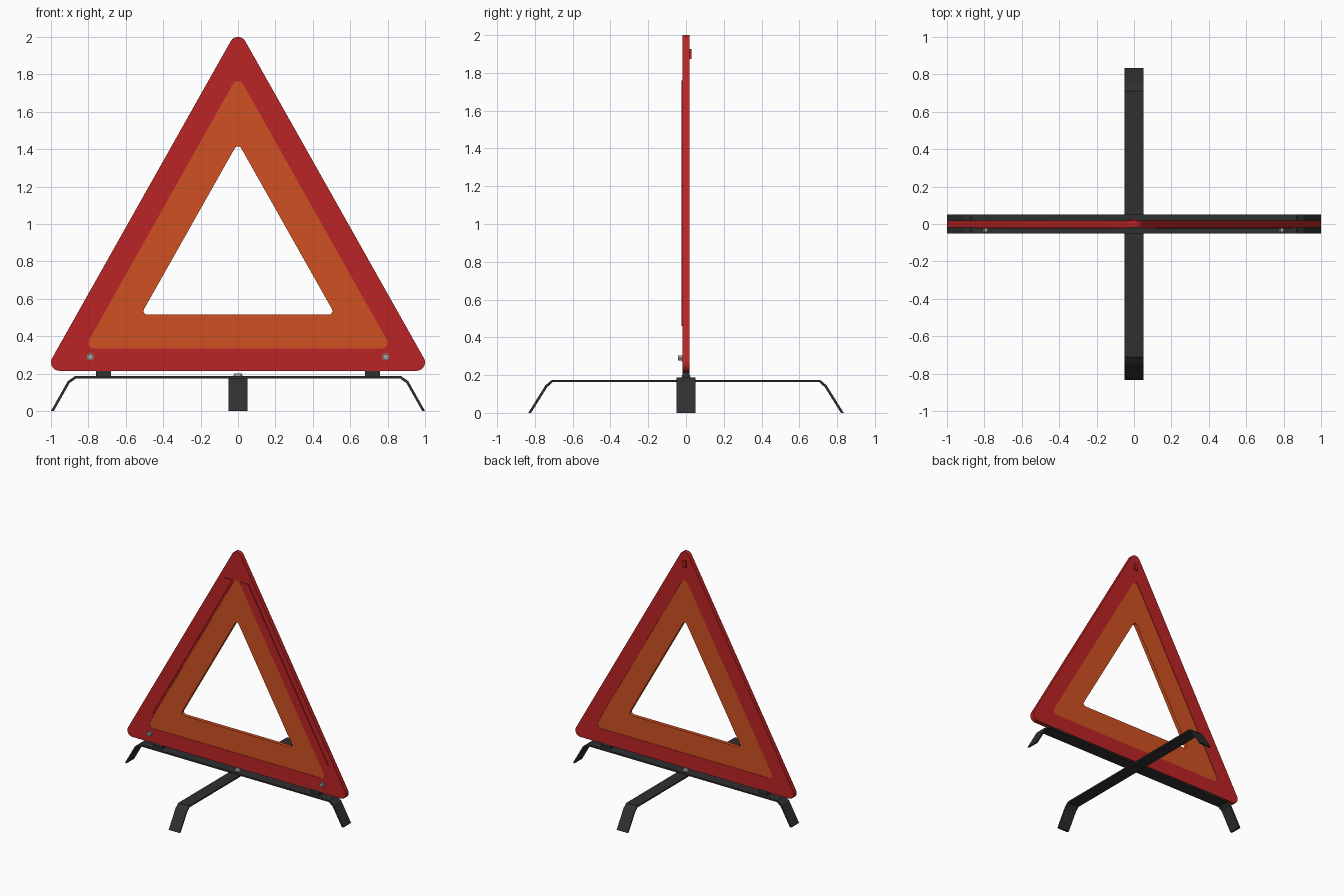
import bpy, bmesh, math
from mathutils import Vector

if "Cube" in bpy.data.objects:
    bpy.data.objects.remove(bpy.data.objects["Cube"], do_unlink=True)


def material(name, rgb):
    m = bpy.data.materials.new(name)
    m.use_nodes = True
    m.diffuse_color = (*rgb, 1)
    m.node_tree.nodes["Principled BSDF"].inputs["Base Color"].default_value = (*rgb, 1)
    return m


RED = material("reflector red", (0.5, 0.017, 0.018))
ORANGE = material("fluorescent orange", (0.63, 0.083, 0.016))
BLACK = material("black metal", (0.028, 0.029, 0.03))
STEEL = material("bolt steel", (0.36, 0.37, 0.37))


def finish(bm, name, mat, smooth=False):
    bmesh.ops.recalc_face_normals(bm, faces=bm.faces)
    me = bpy.data.meshes.new(name)
    bm.to_mesh(me)
    bm.free()
    ob = bpy.data.objects.new(name, me)
    bpy.context.collection.objects.link(ob)
    me.materials.append(mat)
    if smooth:
        bpy.ops.object.select_all(action="DESELECT")
        ob.select_set(True)
        bpy.context.view_layer.objects.active = ob
        bpy.ops.object.shade_smooth_by_angle(angle=math.radians(30))
    return ob


def rounded_triangle(half, low, high, r, steps=7):
    """Outline in x, z from the centres of its three rounded corners."""
    tilt = math.atan2(half, high - low)
    arcs = [(half, low, -math.pi / 2, tilt),
            (0, high, tilt, math.pi - tilt),
            (-half, low, math.pi - tilt, 1.5 * math.pi)]
    pts = []
    for cx, cz, a, b in arcs:
        for i in range(steps + 1):
            t = a + (b - a) * i / steps
            pts.append((cx + r * math.cos(t), cz + r * math.sin(t)))
    return pts


def ring(name, outer, inner, y0, y1, mat):
    """Flat band between two outlines, with thickness along y."""
    bm = bmesh.new()
    loops = [[bm.verts.new((x, y, z)) for x, z in pts]
             for pts, y in ((outer, y0), (outer, y1), (inner, y1), (inner, y0))]
    n = len(outer)
    for k in range(4):
        a, b = loops[k], loops[(k + 1) % 4]
        for i in range(n):
            j = (i + 1) % n
            bm.faces.new((a[i], a[j], b[j], b[i]))
    return finish(bm, name, mat, True)


def prism(name, pts, lo, hi, mat, axis="y"):
    """Outline extruded along x or y."""
    bm = bmesh.new()
    place = (lambda a, z, d: (a, d, z)) if axis == "y" else (lambda a, z, d: (d, a, z))
    face = bm.faces.new([bm.verts.new(place(a, z, lo)) for a, z in pts])
    geo = bmesh.ops.extrude_face_region(bm, geom=[face])["geom"]
    shift = Vector(place(hi - lo, 0, 0)) if axis == "x" else Vector((0, hi - lo, 0))
    if axis == "x":
        shift = Vector((hi - lo, 0, 0))
    bmesh.ops.translate(bm, vec=shift, verts=[v for v in geo if isinstance(v, bmesh.types.BMVert)])
    return finish(bm, name, mat)


def rect(cx, cz, w, h):
    return [(cx + sx * w / 2, cz + sz * h / 2)
            for sx, sz in ((-1, -1), (1, -1), (1, 1), (-1, 1))]


def hexagon(cx, cz, r):
    return [(cx + r * math.cos(i * math.pi / 3), cz + r * math.sin(i * math.pi / 3))
            for i in range(6)]


# Triangle: red border and orange band
border = rounded_triangle(0.955, 0.26, 1.955, 0.045)
band = rounded_triangle(0.77, 0.365, 1.735, 0.03)
opening = rounded_triangle(0.485, 0.535, 1.395, 0.02)
ring("red_border", border, band, -0.018, 0.018, RED)
ring("orange_band", band, opening, -0.015, 0.015, ORANGE)

# Raised strips, bolts and base clips on both sides
for side, s in (("left", 1), ("right", -1)):
    strip = [(s * x, z) for x, z in
             ((0.035, 1.76), (0.765, 0.46), (0.84, 0.46), (0.11, 1.76))]
    prism(f"{side}_raised_strip", strip, -0.024, -0.017, RED)
    prism(f"{side}_bolt_washer", hexagon(s * 0.79, 0.29, 0.02), -0.024, -0.017, STEEL)
    prism(f"{side}_bolt_head", hexagon(s * 0.79, 0.29, 0.016), -0.042, -0.023, STEEL)
    prism(f"{side}_base_clip", rect(s * 0.72, 0.205, 0.08, 0.04), -0.018, 0.018, BLACK)

# Catch on the back of the apex
prism("back_catch", rect(0, 1.9, 0.03, 0.055), 0.017, 0.028, RED)


# Crossed base bars with bent feet
def bar(name, outer, inner, axis):
    pts = outer + [(-a, z) for a, z in reversed(outer)]
    pts += [(-a, z) for a, z in inner] + list(reversed(inner))
    prism(name, pts, -0.05, 0.05, BLACK, axis)


bar("side_base_bar", [(1.0, 0), (0.91, 0.16), (0.87, 0.188)],
    [(0.985, 0), (0.9, 0.15), (0.865, 0.175)], "y")
bar("front_back_base_bar", [(0.835, 0), (0.745, 0.145), (0.71, 0.175)],
    [(0.82, 0), (0.735, 0.136), (0.705, 0.163)], "x")

# Pivot bolt joining the bars
bm = bmesh.new()
bmesh.ops.create_cone(bm, cap_ends=True, segments=12, radius1=0.025, radius2=0.02, depth=0.014)
bmesh.ops.translate(bm, vec=(0, 0, 0.193), verts=bm.verts)
finish(bm, "pivot_bolt", STEEL)
